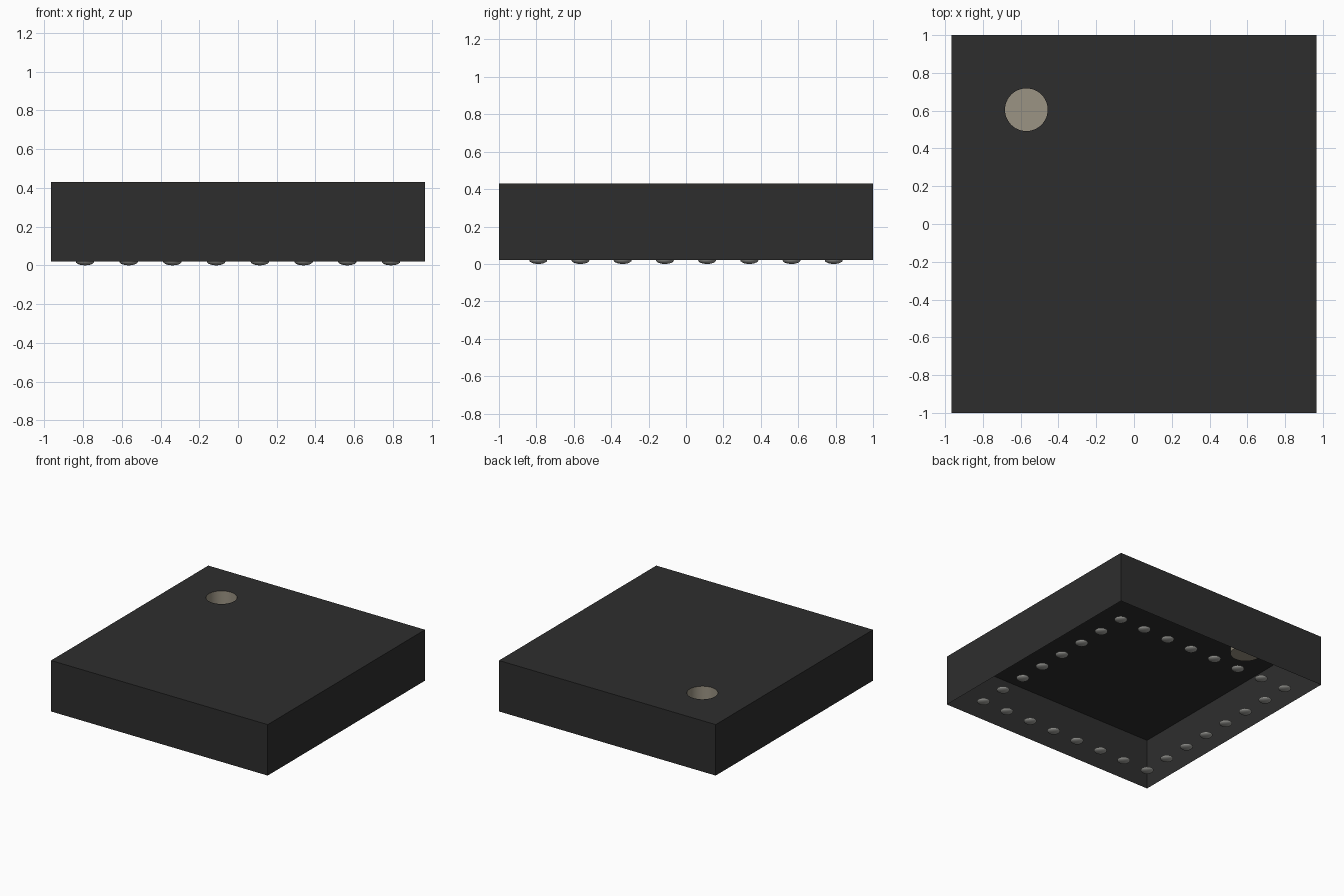
import bpy, bmesh, math
from mathutils import Vector

cube = bpy.data.objects.get("Cube")
if cube:
    bpy.data.objects.remove(cube, do_unlink=True)

HALF_X, HALF_Y = 0.965, 1.0
BASE_Z, TOP_Z = 0.02, 0.43
PORT = Vector((-0.57, 0.605, 0))
PORT_R, PORT_FLOOR = 0.113, 0.315
SEGMENTS = 48


def make_material(name, colour):
    mat = bpy.data.materials.new(name)
    mat.use_nodes = True
    mat.diffuse_color = (*colour, 1)
    mat.node_tree.nodes["Principled BSDF"].inputs["Base Color"].default_value = (*colour, 1)
    return mat


charcoal = make_material("charcoal", (0.027, 0.027, 0.027))
beige = make_material("beige", (0.33, 0.295, 0.23))
solder = make_material("solder_grey", (0.33, 0.33, 0.31))


def finish(bm, name, mat):
    mesh = bpy.data.meshes.new(name)
    bm.to_mesh(mesh)
    bm.free()
    mesh.materials.append(mat)
    obj = bpy.data.objects.new(name, mesh)
    bpy.context.collection.objects.link(obj)
    return obj


def add_loop(bm, points):
    """Closed ring of edges through the points."""
    verts = [bm.verts.new(p) for p in points]
    return [bm.edges.new((a, b)) for a, b in zip(verts, verts[1:] + verts[:1])]


def ring(centre, radius, z, count):
    return [(centre.x + radius * math.cos(math.tau * i / count),
             centre.y + radius * math.sin(math.tau * i / count), z) for i in range(count)]


def extrude_down(bm, edges, depth):
    result = bmesh.ops.extrude_edge_only(bm, edges=edges)["geom"]
    verts = [g for g in result if isinstance(g, bmesh.types.BMVert)]
    bmesh.ops.translate(bm, verts=verts, vec=(0, 0, -depth))
    return [g for g in result if isinstance(g, bmesh.types.BMEdge)
            and all(v in verts for v in g.verts)]


# Thin open-bottomed cover with a round opening in its lid
bm = bmesh.new()
corners = [(sx * HALF_X, sy * HALF_Y, TOP_Z) for sx, sy in ((-1, -1), (1, -1), (1, 1), (-1, 1))]
outer = add_loop(bm, corners)
hole = add_loop(bm, ring(PORT, PORT_R, TOP_Z, SEGMENTS))
bmesh.ops.triangle_fill(bm, edges=outer + hole, use_beauty=True, normal=(0, 0, 1))
extrude_down(bm, outer, TOP_Z - BASE_Z)
bmesh.ops.recalc_face_normals(bm, faces=bm.faces)
finish(bm, "cover", charcoal)

# Recessed cup below the opening
bm = bmesh.new()
rim = add_loop(bm, ring(PORT, PORT_R, TOP_Z, SEGMENTS))
floor_edges = extrude_down(bm, rim, TOP_Z - PORT_FLOOR)
for face in bm.faces:
    face.smooth = True
bmesh.ops.contextual_create(bm, geom=floor_edges)
bmesh.ops.recalc_face_normals(bm, faces=bm.faces)
# The cup is seen from inside, so its faces point inwards
floor = min(bm.faces, key=lambda f: f.calc_center_median().z)
if floor.normal.z < 0:
    bmesh.ops.reverse_faces(bm, faces=bm.faces)
for edge in bm.edges:
    edge.smooth = floor not in edge.link_faces
finish(bm, "port_cup", beige)

# Shallow contact dome, flattened lower half of a sphere
bm = bmesh.new()
bmesh.ops.create_uvsphere(bm, u_segments=16, v_segments=10, radius=1)
bmesh.ops.bisect_plane(bm, geom=bm.verts[:] + bm.edges[:] + bm.faces[:], dist=1e-4,
                       plane_co=(0, 0, 0), plane_no=(0, 0, 1), clear_outer=True)
bmesh.ops.scale(bm, verts=bm.verts, vec=(0.048, 0.048, BASE_Z))
for face in bm.faces:
    face.smooth = True
dome = finish(bm, "contact_dome", solder)

# Domes around the perimeter of an eight by eight grid
COUNT, REACH = 8, 0.79
steps = [-REACH + 2 * REACH * i / (COUNT - 1) for i in range(COUNT)]
places = [(x, y) for x in steps for y in steps if max(abs(x), abs(y)) > REACH - 0.01]
for i, (x, y) in enumerate(places):
    obj = dome
    if i:
        obj = bpy.data.objects.new(f"contact_dome_{i}", dome.data)
        bpy.context.collection.objects.link(obj)
    obj.location = (x, y, BASE_Z)
